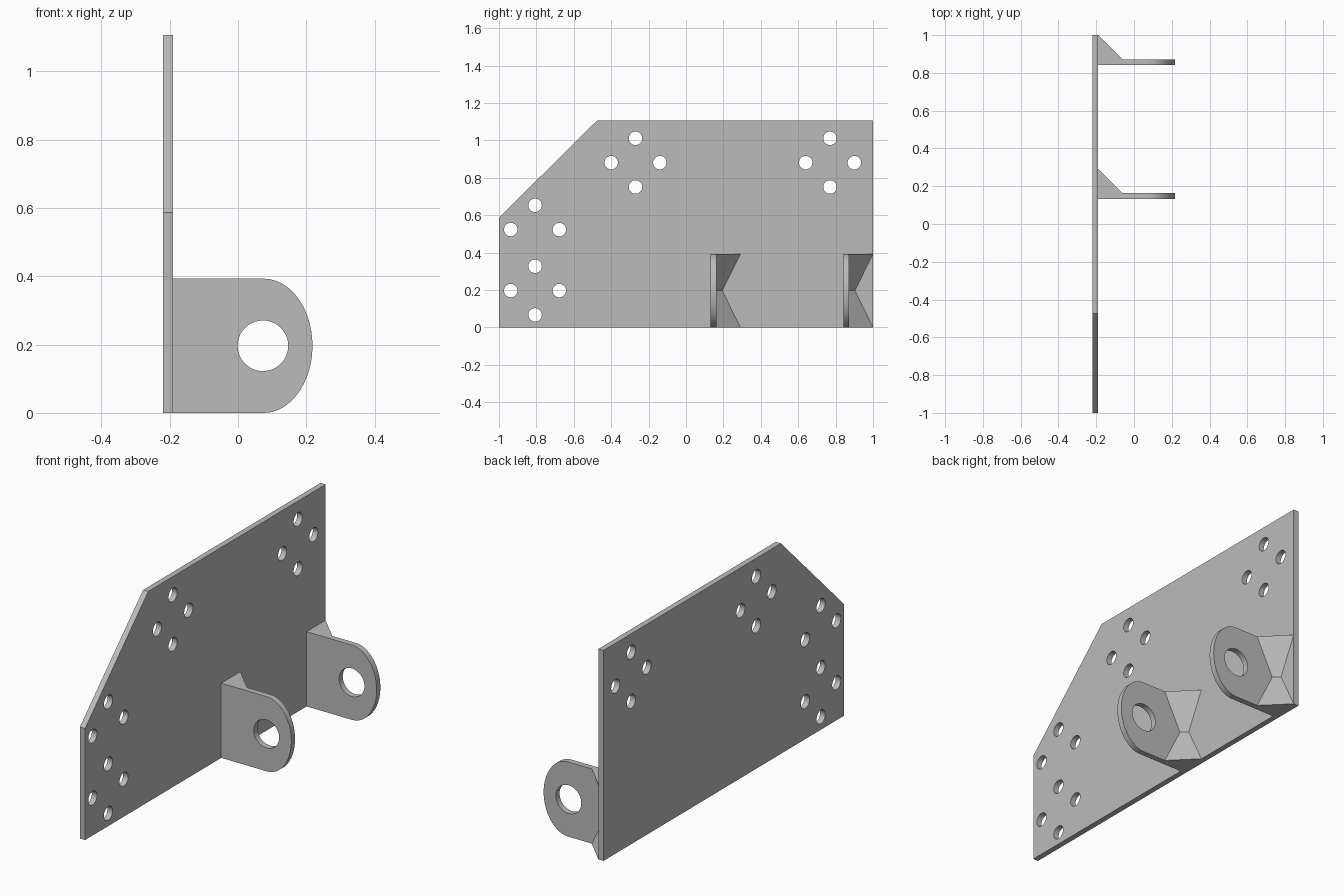
import bpy, bmesh, math
from mathutils import Vector

if "Cube" in bpy.data.objects:
    bpy.data.objects.remove(bpy.data.objects["Cube"], do_unlink=True)

# Main dimensions
BACK, FACE = -0.22, -0.19        # plate thickness along x
HEIGHT = 1.107
LUG_H, LUG_T = 0.393, 0.031
MID = LUG_H / 2
LUG_FRONTS = (0.132, 0.841)

steel = bpy.data.materials.new("Steel grey")
steel.use_nodes = True
steel.diffuse_color = (0.5, 0.5, 0.5, 1)
steel.node_tree.nodes["Principled BSDF"].inputs["Base Color"].default_value = (0.5, 0.5, 0.5, 1)


def make_object(name, bm):
    bmesh.ops.recalc_face_normals(bm, faces=bm.faces)
    mesh = bpy.data.meshes.new(name)
    bm.to_mesh(mesh)
    bm.free()
    mesh.materials.append(steel)
    obj = bpy.data.objects.new(name, mesh)
    bpy.context.collection.objects.link(obj)
    return obj


def prism(name, outline, offset):
    """Extrude a flat outline of 3D points by an offset."""
    bm = bmesh.new()
    face = bm.faces.new([bm.verts.new(p) for p in outline])
    moved = bmesh.ops.extrude_face_region(bm, geom=[face], use_keep_orig=True)["geom"]
    bmesh.ops.translate(bm, vec=Vector(offset),
                        verts=[v for v in moved if isinstance(v, bmesh.types.BMVert)])
    return make_object(name, bm)


def circle(count, radius):
    for i in range(count):
        a = math.tau * i / count
        yield radius * math.cos(a), radius * math.sin(a)


def cut(target, cutters):
    for cutter in cutters:
        cutter.hide_render = True
        mod = target.modifiers.new("Hole", "BOOLEAN")
        mod.operation, mod.solver, mod.object = "DIFFERENCE", "EXACT", cutter
    bpy.ops.object.select_all(action="DESELECT")
    target.select_set(True)
    bpy.context.view_layer.objects.active = target
    for mod in list(target.modifiers):
        bpy.ops.object.modifier_apply(modifier=mod.name)
    for cutter in cutters:
        bpy.data.objects.remove(cutter, do_unlink=True)
    bpy.ops.object.shade_smooth_by_angle(angle=math.radians(30))


# Mounting plate with one clipped corner
corners = [(-1, 0), (1, 0), (1, HEIGHT), (-0.475, HEIGHT), (-1, 0.587)]
plate = prism("mounting_plate", [(BACK, y, z) for y, z in corners], (FACE - BACK, 0, 0))

# Bolt holes in diamond groups; the two groups near the clipped edge share a lower hole
step = 0.13
diamond = [(step, 0), (-step, 0), (0, step), (0, -step)]
holes = [(cy + dy, cz + dz) for cy, cz in [(-0.27, 0.881), (0.77, 0.881), (-0.807, 0.197)]
         for dy, dz in diamond]
holes += [(-0.807 + dy, 0.523 + dz) for dy, dz in diamond[:3]]
cut(plate, [prism("bolt_hole_cutter",
                  [(BACK - 0.05, y + u, z + v) for u, v in circle(32, 0.036)], (0.15, 0, 0))
            for y, z in holes])

# Lugs with a rounded end, a pin hole and a waisted gusset behind
for side, y in zip(("front", "rear"), LUG_FRONTS):
    outline = [(FACE, y, LUG_H), (FACE, y, 0)]
    for i in range(33):
        a = math.pi * (i / 32 - 0.5)
        outline.append((0.075 + 0.143 * math.cos(a), y, MID + MID * math.sin(a)))
    lug = prism(side + "_lug", outline, (0, LUG_T, 0))
    cut(lug, [prism("pin_hole_cutter",
                    [(0.073 + u, y - 0.05, MID + v) for u, v in circle(48, 0.074)], (0, 0.15, 0))])

    back = y + LUG_T
    bm = bmesh.new()
    rings = [[bm.verts.new(p) for p in
              ((FACE, back, z), (FACE + s, back, z), (FACE, back + s, z))]
             for z, s in ((0, 0.128), (MID, 0.031), (LUG_H, 0.128))]
    bm.faces.new(rings[0])
    bm.faces.new(rings[-1])
    for low, high in zip(rings, rings[1:]):
        for i in range(3):
            j = (i + 1) % 3
            bm.faces.new((low[i], low[j], high[j], high[i]))
    make_object(side + "_gusset", bm)
